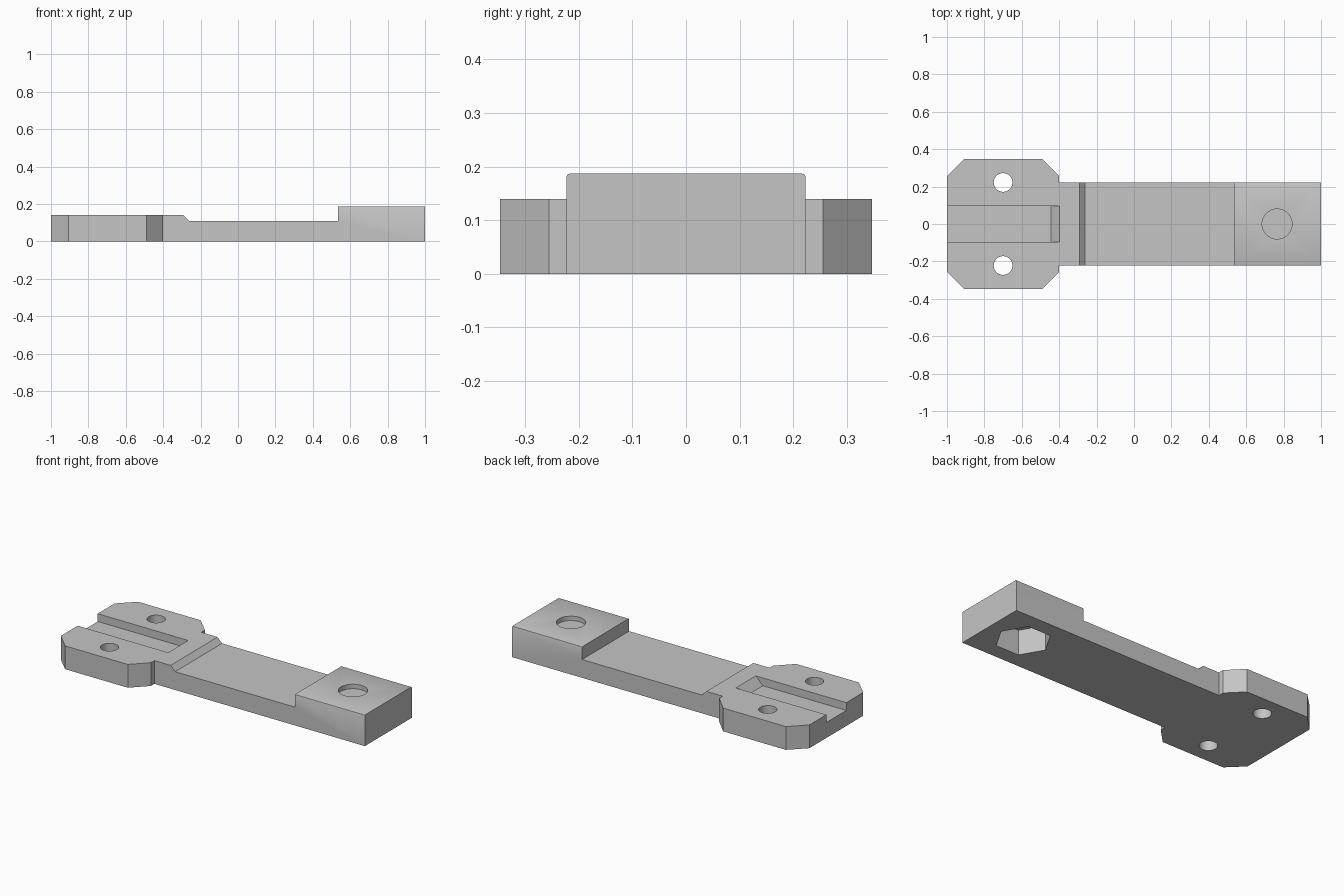
import bpy, bmesh, math
from mathutils import Vector

if "Cube" in bpy.data.objects:
    bpy.data.objects.remove(bpy.data.objects["Cube"], do_unlink=True)

grey = bpy.data.materials.new("light_grey")
grey.use_nodes = True
color = (0.56, 0.56, 0.56, 1)
grey.diffuse_color = color
grey.node_tree.nodes["Principled BSDF"].inputs["Base Color"].default_value = color


def prism(name, points, start, depth):
    """Extrude a closed 3D outline along one direction."""
    bm = bmesh.new()
    face = bm.faces.new([bm.verts.new(Vector(p) + Vector(start)) for p in points])
    out = bmesh.ops.extrude_face_region(bm, geom=[face])
    moved = [v for v in out["geom"] if isinstance(v, bmesh.types.BMVert)]
    bmesh.ops.translate(bm, verts=moved, vec=depth)
    bmesh.ops.recalc_face_normals(bm, faces=bm.faces)
    mesh = bpy.data.meshes.new(name)
    bm.to_mesh(mesh)
    bm.free()
    mesh.materials.append(grey)
    obj = bpy.data.objects.new(name, mesh)
    bpy.context.collection.objects.link(obj)
    return obj


def column(name, x, y, radius, sides, z0, z1):
    ring = [(x + radius * math.cos(math.tau * i / sides),
             y + radius * math.sin(math.tau * i / sides), 0) for i in range(sides)]
    return prism(name, ring, (0, 0, z0), (0, 0, z1 - z0))


def boolean(target, tool, operation):
    mod = target.modifiers.new(tool.name, 'BOOLEAN')
    mod.operation, mod.solver, mod.object = operation, 'EXACT', tool
    bpy.ops.object.select_all(action='DESELECT')
    bpy.context.view_layer.objects.active = target
    target.select_set(True)
    bpy.ops.object.modifier_apply(modifier=mod.name)
    bpy.data.objects.remove(tool, do_unlink=True)


# Plan outline: chamfered mounting plate narrowing into the arm
arm_y = 0.223
half = [(1, arm_y), (-0.4, arm_y), (-0.4, 0.256), (-0.49, 0.347),
        (-0.907, 0.347), (-1, 0.256)]
plan = half + [(x, -y) for x, y in reversed(half)]
body = prism("mounting_arm", [(x, y, 0) for x, y in plan], (0, 0, 0), (0, 0, 0.3))

# Side profile: plate, small ramp, thin arm, raised end block
side = [(-1.1, -0.1), (1.1, -0.1), (1.1, 0.187), (0.535, 0.187),
        (0.535, 0.11), (-0.262, 0.11), (-0.292, 0.14), (-1.1, 0.14)]
boolean(body, prism("side_profile", [(x, 0, z) for x, z in side],
                    (0, -0.5, 0), (0, 1, 0)), 'INTERSECT')

# Softened long edges on the arm and end block
bm = bmesh.new()
bm.from_mesh(body.data)
edges = []
for e in bm.edges:
    a, b = e.verts[0].co, e.verts[1].co
    mid = (a + b) / 2
    if mid.x > -0.2 and mid.z > 0.1 and abs(a.z - b.z) < 1e-4 and abs(mid.y) > 0.2:
        edges.append(e)
bmesh.ops.bevel(bm, geom=edges, offset=0.006, segments=2, profile=0.5, affect='EDGES')
bm.to_mesh(body.data)
bm.free()

# Slot with a sloped inner end
slot = [(-1.1, 0.093), (-0.445, 0.093), (-0.398, 0.14), (-0.358, 0.18), (-1.1, 0.18)]
boolean(body, prism("slot", [(x, 0, z) for x, z in slot],
                    (0, -0.095, 0), (0, 0.19, 0)), 'DIFFERENCE')

# Screw holes through the plate
for y in (-0.222, 0.222):
    boolean(body, column("screw_hole", -0.7, y, 0.05, 40, -0.1, 0.3), 'DIFFERENCE')

# Round recess above and hexagonal nut pocket below, with a thin web between
boolean(body, column("bolt_recess", 0.765, 0, 0.08, 48, 0.16, 0.3), 'DIFFERENCE')
boolean(body, column("nut_pocket", 0.765, 0, 0.152, 6, -0.1, 0.15), 'DIFFERENCE')

bpy.ops.object.shade_smooth_by_angle(angle=math.radians(25))
